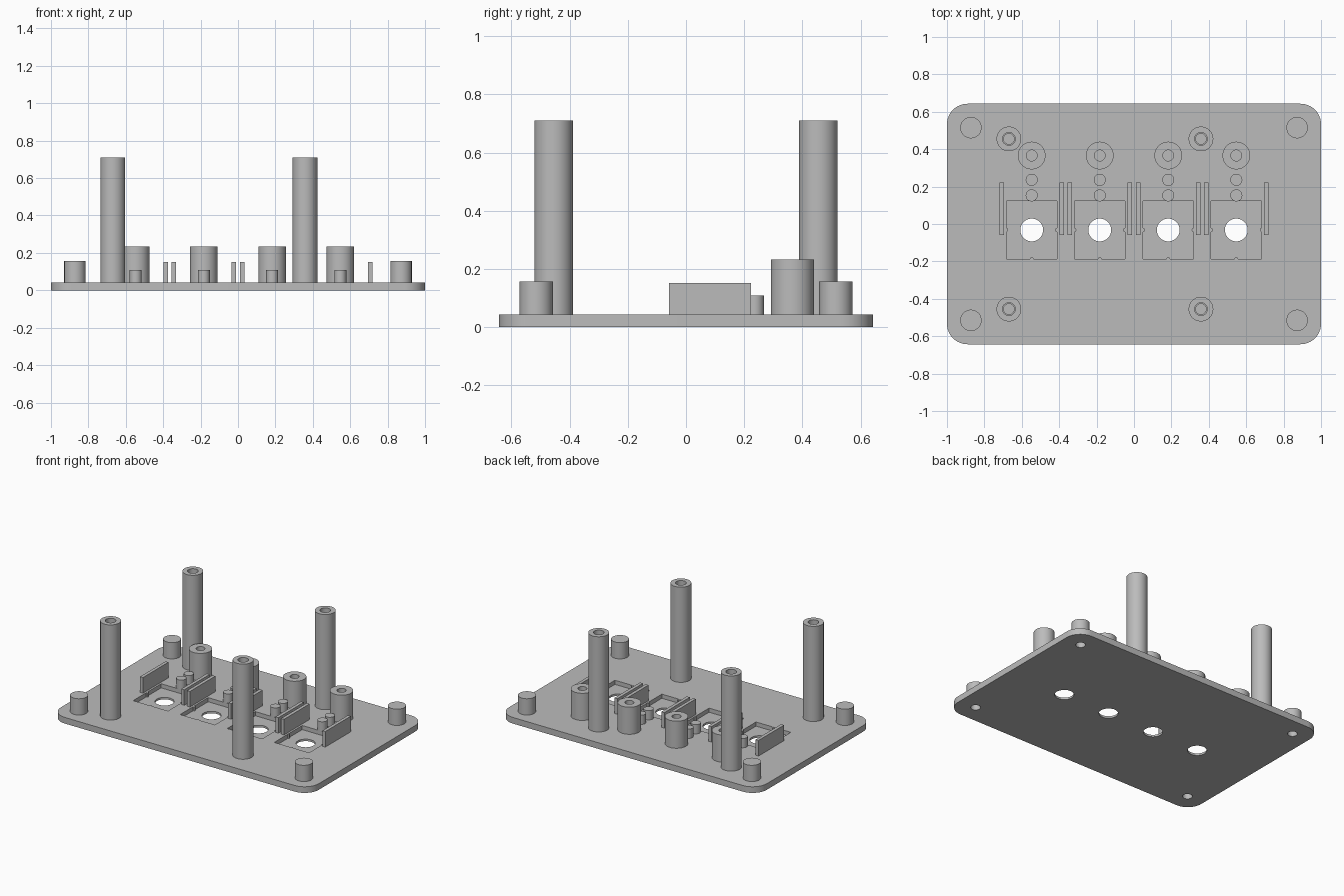
import bpy, bmesh
from math import pi, sin, cos, radians
from mathutils import Vector

if "Cube" in bpy.data.objects:
    bpy.data.objects.remove(bpy.data.objects["Cube"])

grey = bpy.data.materials.new("plain grey")
grey.use_nodes = True
COLOUR = (0.5, 0.5, 0.5, 1)
grey.diffuse_color = COLOUR
grey.node_tree.nodes["Principled BSDF"].inputs["Base Color"].default_value = COLOUR

BASE = 0.043      # plate thickness
FLOOR = 0.014     # pocket floor height
CELLS = [-0.547, -0.183, 0.183, 0.547]
CELL_Y = -0.032


def finish(name, bm, smooth=True):
    bmesh.ops.remove_doubles(bm, verts=bm.verts, dist=1e-5)
    bmesh.ops.recalc_face_normals(bm, faces=bm.faces)
    mesh = bpy.data.meshes.new(name)
    bm.to_mesh(mesh)
    bm.free()
    obj = bpy.data.objects.new(name, mesh)
    bpy.context.collection.objects.link(obj)
    mesh.materials.append(grey)
    if smooth:
        shade(obj)
    return obj


def shade(obj):
    bpy.ops.object.select_all(action='DESELECT')
    obj.select_set(True)
    bpy.context.view_layer.objects.active = obj
    bpy.ops.object.shade_smooth_by_angle(angle=radians(30))


def lathe(name, x, y, profile, steps=48):
    """Turn a closed (radius, height) profile about a vertical axis."""
    bm = bmesh.new()
    verts = [bm.verts.new((x + r, y, z)) for r, z in profile]
    edges = [bm.edges.new(pair) for pair in zip(verts, verts[1:])]
    bmesh.ops.spin(bm, geom=verts + edges, cent=(x, y, 0), axis=(0, 0, 1),
                   angle=2 * pi, steps=steps)
    return finish(name, bm)


def prism(name, outline, z0, z1, smooth=True):
    bm = bmesh.new()
    face = bm.faces.new([bm.verts.new((x, y, z0)) for x, y in outline])
    new = bmesh.ops.extrude_face_region(bm, geom=[face])["geom"]
    bmesh.ops.translate(bm, vec=(0, 0, z1 - z0),
                        verts=[g for g in new if isinstance(g, bmesh.types.BMVert)])
    return finish(name, bm, smooth)


def circle(x, y, r, n=48):
    return [(x + r * cos(2 * pi * i / n), y + r * sin(2 * pi * i / n)) for i in range(n)]


def rect(x, y, w, d):
    return [(x + a * w / 2, y + b * d / 2) for a, b in ((-1, -1), (1, -1), (1, 1), (-1, 1))]


def rounded_rect(w, d, r, n=12):
    points = []
    for k, (a, b) in enumerate(((1, 1), (-1, 1), (-1, -1), (1, -1))):
        for i in range(n + 1):
            t = (k + i / n) * pi / 2
            points.append((a * (w / 2 - r) + r * cos(t), b * (d / 2 - r) + r * sin(t)))
    return points


def cut(target, cutters):
    for cutter in cutters:
        mod = target.modifiers.new("cut", 'BOOLEAN')
        mod.operation, mod.solver, mod.object = 'DIFFERENCE', 'EXACT', cutter
        bpy.context.view_layer.objects.active = target
        bpy.ops.object.modifier_apply(modifier=mod.name)
        bpy.data.objects.remove(cutter)


# Base plate with switch pockets, round openings and corner screw holes
plate = prism("base_plate", rounded_rect(2, 1.286, 0.11), 0, BASE, False)
cutters = []
for cx in CELLS:
    cutters.append(prism("pocket_cutter", rect(cx, CELL_Y, 0.27, 0.31), FLOOR, 0.1, False))
    cutters.append(prism("opening_cutter", circle(cx, CELL_Y, 0.061), -0.05, 0.1, False))
corners = [(a * 0.872, b * 0.515) for a in (-1, 1) for b in (-1, 1)]
for x, y in corners:
    cutters.append(prism("screw_cutter", circle(x, y, 0.031), -0.05, 0.1, False))
cut(plate, cutters)
shade(plate)

# Corner stubs, hollow from below
for x, y in corners:
    lathe("corner_stub", x, y, [(0, 0.12), (0.031, 0.12), (0.031, BASE),
                                (0.057, BASE), (0.057, 0.157), (0, 0.157)])

# Tall standoffs with stepped bores
for x in (-0.669, 0.358):
    for y in (-0.455, 0.455):
        lathe("tall_standoff", x, y, [(0, BASE), (0, 0.4), (0.028, 0.4), (0.028, 0.6),
                                      (0.034, 0.6), (0.034, 0.71), (0.066, 0.71), (0.066, BASE), (0, BASE)])

# Parts repeated for each of the four cells
for cx in CELLS:
    lathe("bored_boss", cx, 0.366, [(0, BASE), (0, 0.08), (0.029, 0.08), (0.029, 0.233),
                                    (0.074, 0.233), (0.074, BASE), (0, BASE)])
    for y in (0.153, 0.236):
        lathe("locating_peg", cx, y, [(0, BASE), (0.032, BASE), (0.032, 0.108), (0, 0.108)], 32)
    for side in (-1, 1):
        prism("guide_fin", rect(cx + side * 0.16, 0.082, 0.023, 0.282), BASE, 0.152, False)
    # Small retaining nubs on the pocket walls
    for dx, dy in ((-0.135, 0), (0.135, 0), (0, -0.155)):
        lathe("pocket_nub", cx + dx, CELL_Y + dy,
              [(0, FLOOR), (0.01, FLOOR), (0.01, BASE - 0.001), (0, BASE - 0.001)], 12)
